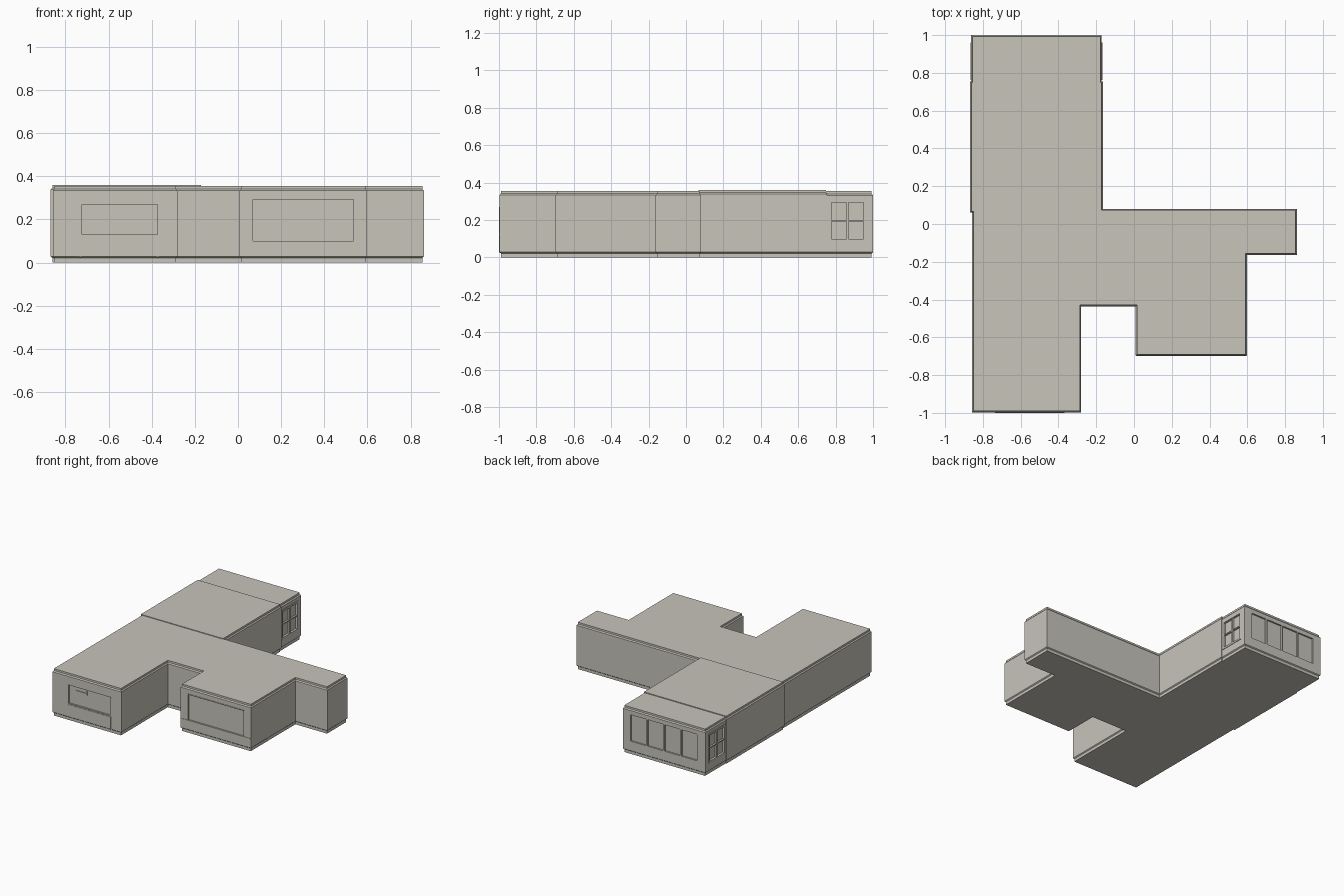
import bpy, bmesh
from mathutils import Vector

if "Cube" in bpy.data.objects:
    bpy.data.objects.remove(bpy.data.objects["Cube"])

plaster = bpy.data.materials.new("warm_grey_plaster")
plaster.use_nodes = True
GREY = (0.58, 0.555, 0.5, 1)
plaster.diffuse_color = GREY
plaster.node_tree.nodes["Principled BSDF"].inputs["Base Color"].default_value = GREY


def finish(name, bm):
    bmesh.ops.recalc_face_normals(bm, faces=bm.faces)
    mesh = bpy.data.meshes.new(name)
    bm.to_mesh(mesh)
    bm.free()
    mesh.materials.append(plaster)
    ob = bpy.data.objects.new(name, mesh)
    bpy.context.collection.objects.link(ob)
    return ob


def box(name, lo, hi):
    lo, hi = Vector(lo), Vector(hi)
    bm = bmesh.new()
    bmesh.ops.create_cube(bm, size=1)
    for v in bm.verts:
        v.co = Vector([c * s for c, s in zip(v.co, hi - lo)]) + (lo + hi) / 2
    return finish(name, bm)


def inset_outline(pts, d):
    """Move every side of a counter-clockwise outline inward by d."""
    out = []
    for i, p in enumerate(pts):
        a = (Vector(p) - Vector(pts[i - 1])).normalized()
        b = (Vector(pts[(i + 1) % len(pts)]) - Vector(p)).normalized()
        out.append(Vector(p) + d * (Vector((-a.y, a.x)) + Vector((-b.y, b.x))))
    return out


def wing(name, pts, top):
    """Flat-roofed block with a recessed plinth and a recessed parapet."""
    levels = [(0, .007), (.022, .007), (.028, 0), (top - .022, 0),
              (top - .014, .007), (top, .007)]
    bm = bmesh.new()
    rings = [[bm.verts.new((p.x, p.y, z)) for p in inset_outline(pts, d)]
             for z, d in levels]
    n = len(pts)
    for low, high in zip(rings, rings[1:]):
        for i in range(n):
            j = (i + 1) % n
            bm.faces.new((low[i], low[j], high[j], high[i]))
    bm.faces.new(rings[0][::-1])
    bm.faces.new(rings[-1])
    return finish(name, bm)


def rect(x0, x1, y0, y1):
    return [(x0, y0), (x1, y0), (x1, y1), (x0, y1)]


def cut(target, lo, hi):
    cutter = box("cutter", lo, hi)
    cutter.hide_render = True
    mod = target.modifiers.new("opening", "BOOLEAN")
    mod.operation, mod.solver, mod.object = "DIFFERENCE", "EXACT", cutter
    bpy.context.view_layer.objects.active = target
    bpy.ops.object.modifier_apply(modifier=mod.name)
    bpy.data.objects.remove(cutter)


# Building blocks
main = wing("main_building", [
    (-.857, -.997), (-.28, -.997), (-.28, -.437), (.008, -.437), (.008, -.697),
    (.597, -.697), (.597, -.163), (.862, -.163), (.862, .08), (-.857, .08)], .355)
wing("rear_hall", rect(-.868, -.165, .06, .755), .36)
sun = wing("sun_room", rect(-.862, -.171, .70, 1.0), .354)

# Broad front window with lintel and sill band
cut(main, (.07, -.75, .1), (.535, -.687, .3))
box("broad_window_lintel", (.068, -.699, .293), (.537, -.687, .3))
box("broad_window_sill", (.01, -.7, .092), (.595, -.69, .1))

# Left front window with shelf and two legs
cut(main, (-.73, -1.05, .13), (-.37, -.987, .268))
box("front_shelf", (-.735, -1.0, .095), (-.367, -.98, .122))
for side, x in (("right", -.735), ("left", -.377)):
    box(f"front_shelf_leg_{side}", (x, -1.0, .025), (x + .01, -.98, .1))
    box(f"front_window_jamb_{side}", (x + .003, -.999, .125), (x + .013, -.98, .27))
box("front_window_latch", (-.665, -.992, .235), (-.575, -.98, .24))
box("front_window_latch_stop", (-.58, -.993, .225), (-.572, -.98, .255))

# Rear glazing: four tall panes
PANE = .1425
for i in range(4):
    x = -.8 + i * PANE
    cut(sun, (x + .006, .988, .1), (x + PANE - .006, 1.05, .3))
box("rear_window_sill", (-.855, .985, .085), (-.178, 1.0, .094))

# Side windows: raised frame, recessed panes, cross bars
for side, wall, s in (("right", -.862, -1), ("left", -.171, 1)):
    y0, y1, z0, z1 = .77, .955, .09, .30
    cut(sun, (wall - .012, y0, z0), (wall + .012, y1, z1))

    def bar(part, a, b, low, high, out=.004):
        xs = sorted((wall - s * .014, wall + s * out))
        box(f"{side}_window_{part}", (xs[0], a, low), (xs[1], b, high))

    t = .007
    bar("frame_front", y0 - t, y0 + t, z0 - t, z1 + t)
    bar("frame_rear", y1 - t, y1 + t, z0 - t, z1 + t)
    bar("frame_bottom", y0, y1, z0 - t, z0 + t)
    bar("frame_top", y0, y1, z1 - t, z1 + t)
    bar("mullion", .857, .868, z0, z1, .002)
    bar("crossbar", y0, y1, .192, .2, .001)
